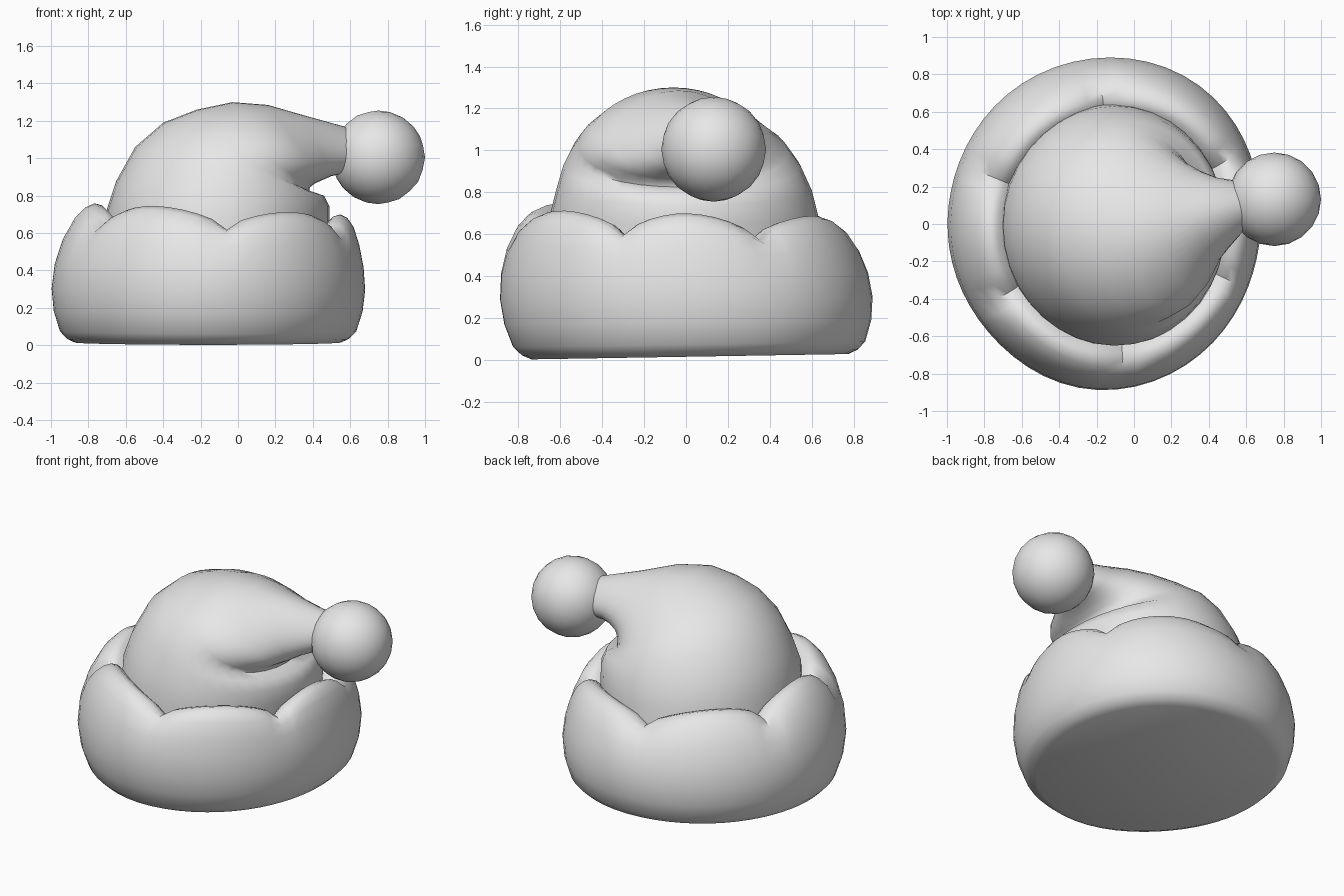
import bpy, bmesh, math
from mathutils import Vector

if "Cube" in bpy.data.objects:
    bpy.data.objects.remove(bpy.data.objects["Cube"], do_unlink=True)

grey = bpy.data.materials.new("soft_grey")
grey.use_nodes = True
COLOUR = (0.8, 0.8, 0.8, 1)
grey.diffuse_color = COLOUR
grey.node_tree.nodes["Principled BSDF"].inputs["Base Color"].default_value = COLOUR


def finish(name, bm, angle):
    """Turn a bmesh into a smooth shaded object."""
    bmesh.ops.recalc_face_normals(bm, faces=bm.faces)
    mesh = bpy.data.meshes.new(name)
    bm.to_mesh(mesh)
    bm.free()
    mesh.materials.append(grey)
    obj = bpy.data.objects.new(name, mesh)
    bpy.context.collection.objects.link(obj)
    bpy.ops.object.select_all(action='DESELECT')
    obj.select_set(True)
    bpy.context.view_layer.objects.active = obj
    bpy.ops.object.shade_smooth_by_angle(angle=math.radians(angle))
    return obj


def loft(name, rings, angle):
    """Skin a list of closed rings and cap both ends."""
    bm = bmesh.new()
    loops = [[bm.verts.new(p) for p in ring] for ring in rings]
    n = len(loops[0])
    for a, b in zip(loops, loops[1:]):
        for i in range(n):
            j = (i + 1) % n
            bm.faces.new((a[i], a[j], b[j], b[i]))
    bm.faces.new(loops[0])
    bm.faces.new(loops[-1])
    return finish(name, bm, angle)


# Puffy brim: slightly uneven oval lathe with six scallops along the top edge
NOTCH = math.radians(-86)


def brim_point(base, f, z, up):
    notch = 1 - abs(math.sin(3 * (base - NOTCH))) ** 0.6
    theta = base - 0.08 * math.sin(2 * base)
    f *= (1 + 0.02 * math.sin(2 * theta) + 0.012 * math.sin(2 * theta) ** 2
          - 0.055 * max(0, -math.cos(theta - math.pi / 4)) ** 6)
    x = -0.163 + 0.841 * f * math.cos(theta) + 0.05 * up ** 4
    y = 0.892 * f * math.sin(theta) - 0.06 * (z - 0.25)
    tilt = 0.015 * (1 + y / 0.89) * (1 - up)
    lean = 0.04 * math.cos(theta) + 0.045 * max(0, math.sin(theta))
    top = z * (1 - lean * up) - 0.11 * notch * up ** 4
    return Vector((x, y, top + tilt))


outer_profile = [(0.85, 0.0), (0.9, 0.02), (0.945, 0.06), (0.985, 0.17), (1.0, 0.29),
                 (0.985, 0.42), (0.945, 0.55), (0.89, 0.655), (0.835, 0.71)]
inner_profile = [(0.785, 0.73), (0.74, 0.72), (0.70, 0.685), (0.6, 0.6)]
SEG = 60
brim_angles = [NOTCH + math.tau * i / SEG for i in range(SEG)]
brim_rings = [[brim_point(t, f, z, z / 0.73) for t in brim_angles] for f, z in outer_profile]
brim_rings += [[brim_point(t, f, z, 1) for t in brim_angles] for f, z in inner_profile]
loft("brim", brim_rings, 50)

# Drooping cap: ovals fanned around the fold, each given as
# outer x, outer z, inner x, inner z, half width, centre y
cap_sections = [
    (-0.71, 0.5, 0.47, 0.5, 0.65, 0),
    (-0.70, 0.73, 0.49, 0.65, 0.64, -0.01),
    (-0.65, 0.88, 0.49, 0.74, 0.61, -0.01),
    (-0.55, 1.06, 0.46, 0.80, 0.565, -0.02),
    (-0.40, 1.19, 0.38, 0.825, 0.515, -0.03),
    (-0.22, 1.26, 0.385, 0.845, 0.46, -0.05),
    (-0.03, 1.30, 0.41, 0.865, 0.40, -0.06),
    (0.16, 1.285, 0.455, 0.885, 0.32, -0.035),
    (0.35, 1.23, 0.50, 0.905, 0.22, 0.025),
    (0.585, 1.165, 0.57, 0.92, 0.135, 0.09),
    (0.66, 1.10, 0.66, 0.96, 0.08, 0.1),
]


def cap_ring(ox, oz, ix, iz, half, cy, n=36):
    """Egg shaped ring, narrower on its outer side where it stands upright."""
    outer, inner = Vector((ox, cy, oz)), Vector((ix, cy, iz))
    mid, axis = (outer + inner) / 2, (outer - inner) / 2
    egg = 0.2 * axis.z / axis.length
    ring = []
    for i in range(n):
        c, s = math.cos(math.tau * i / n), math.sin(math.tau * i / n)
        ring.append(mid + axis * c + Vector((0, half * s * (1 - egg * c), 0)))
    return ring


loft("cap", [cap_ring(*s) for s in cap_sections], 80)

# Pompom on the tip
bm = bmesh.new()
bmesh.ops.create_icosphere(bm, subdivisions=3, radius=0.25)
bmesh.ops.translate(bm, verts=bm.verts, vec=(0.75, 0.132, 1.005))
finish("pompom", bm, 60)
